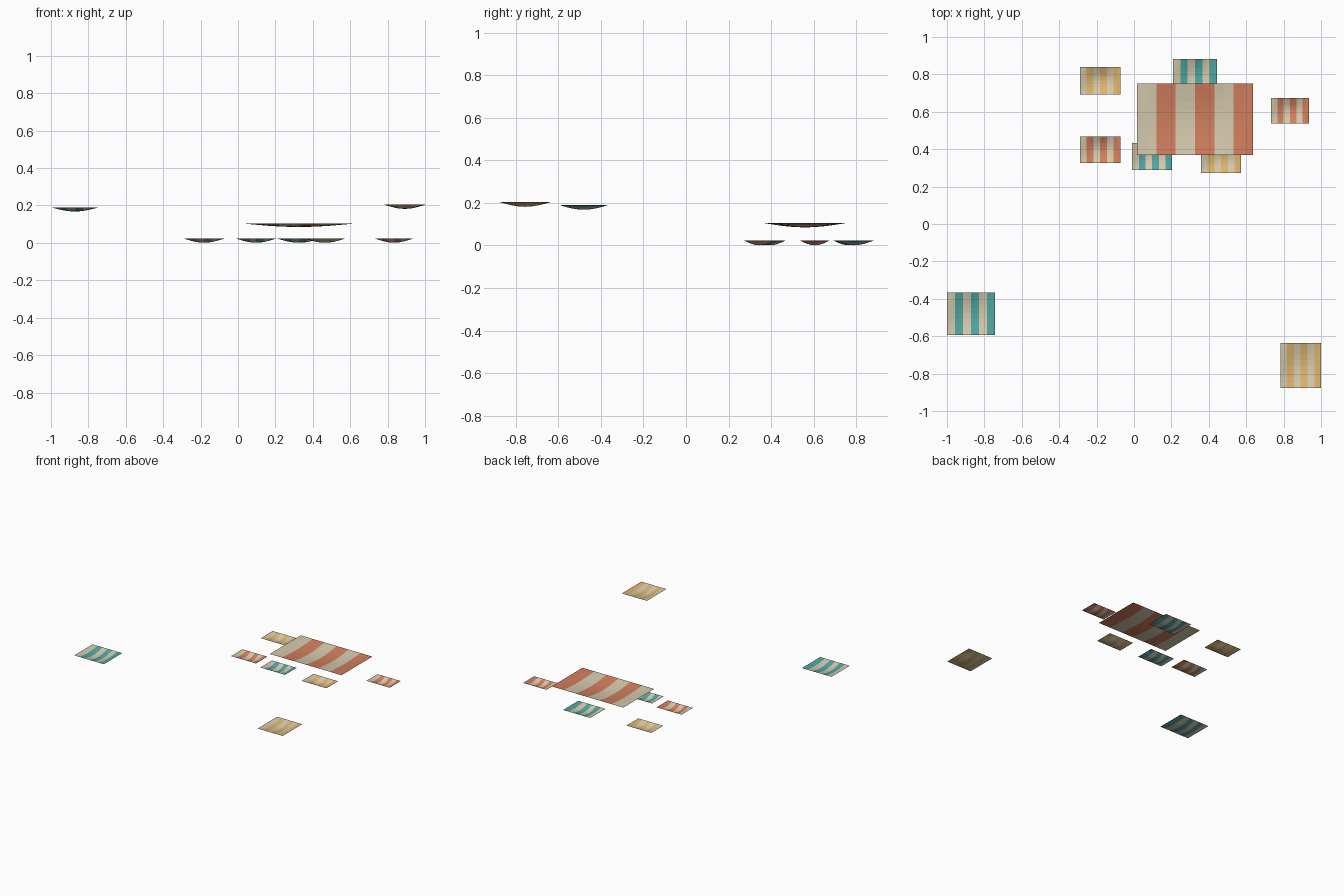
import bpy, bmesh
from math import sin, pi

cube = bpy.data.objects.get("Cube")
if cube:
    bpy.data.objects.remove(cube, do_unlink=True)


def material(name, rgb):
    mat = bpy.data.materials.new(name)
    mat.use_nodes = True
    color = (*rgb, 1)
    mat.diffuse_color = color
    mat.node_tree.nodes["Principled BSDF"].inputs["Base Color"].default_value = color
    return mat


cream = material("cream canvas", (0.67, 0.59, 0.42))
red = material("terracotta canvas", (0.64, 0.21, 0.11))
teal = material("teal canvas", (0.08, 0.38, 0.36))
yellow = material("ochre canvas", (0.72, 0.45, 0.15))

STRIPES = 6
NX, NY = STRIPES * 2, 8


# A striped cloth sheet, pinned at its border and sagging in the middle
def canopy(name, x0, x1, y0, y1, top, color, sag=0.022):
    bm = bmesh.new()
    bmesh.ops.create_grid(bm, x_segments=NX, y_segments=NY, size=0.5)
    for face in bm.faces:
        stripe = int((face.calc_center_median().x + 0.5) * STRIPES)
        face.material_index = stripe % 2
    for v in bm.verts:
        u, w = v.co.x + 0.5, v.co.y + 0.5
        v.co = (x0 + u * (x1 - x0), y0 + w * (y1 - y0),
                top - sag * sin(pi * u) * sin(pi * w))
    mesh = bpy.data.meshes.new(name)
    bm.to_mesh(mesh)
    bm.free()
    mesh.materials.append(cream)
    mesh.materials.append(color)
    obj = bpy.data.objects.new(name, mesh)
    bpy.context.collection.objects.link(obj)


# Large central canopy
canopy("main_canopy", 0.016, 0.636, 0.369, 0.75, 0.105, red, 0.02)

# Low stall canopies around it
canopy("stall_canopy_back_right", -0.289, -0.073, 0.693, 0.84, 0.023, yellow)
canopy("stall_canopy_right", -0.289, -0.073, 0.327, 0.467, 0.023, red)
canopy("stall_canopy_front", -0.01, 0.204, 0.289, 0.433, 0.023, teal)
canopy("stall_canopy_front_left", 0.358, 0.573, 0.273, 0.417, 0.023, yellow)
canopy("stall_canopy_back", 0.209, 0.444, 0.695, 0.883, 0.023, teal)
canopy("stall_canopy_left", 0.733, 0.935, 0.537, 0.674, 0.023, red)

# Raised outlying canopies
canopy("outer_canopy_right", -1.0, -0.743, -0.594, -0.367, 0.19, teal)
canopy("outer_canopy_left", 0.783, 1.0, -0.877, -0.636, 0.204, yellow)
